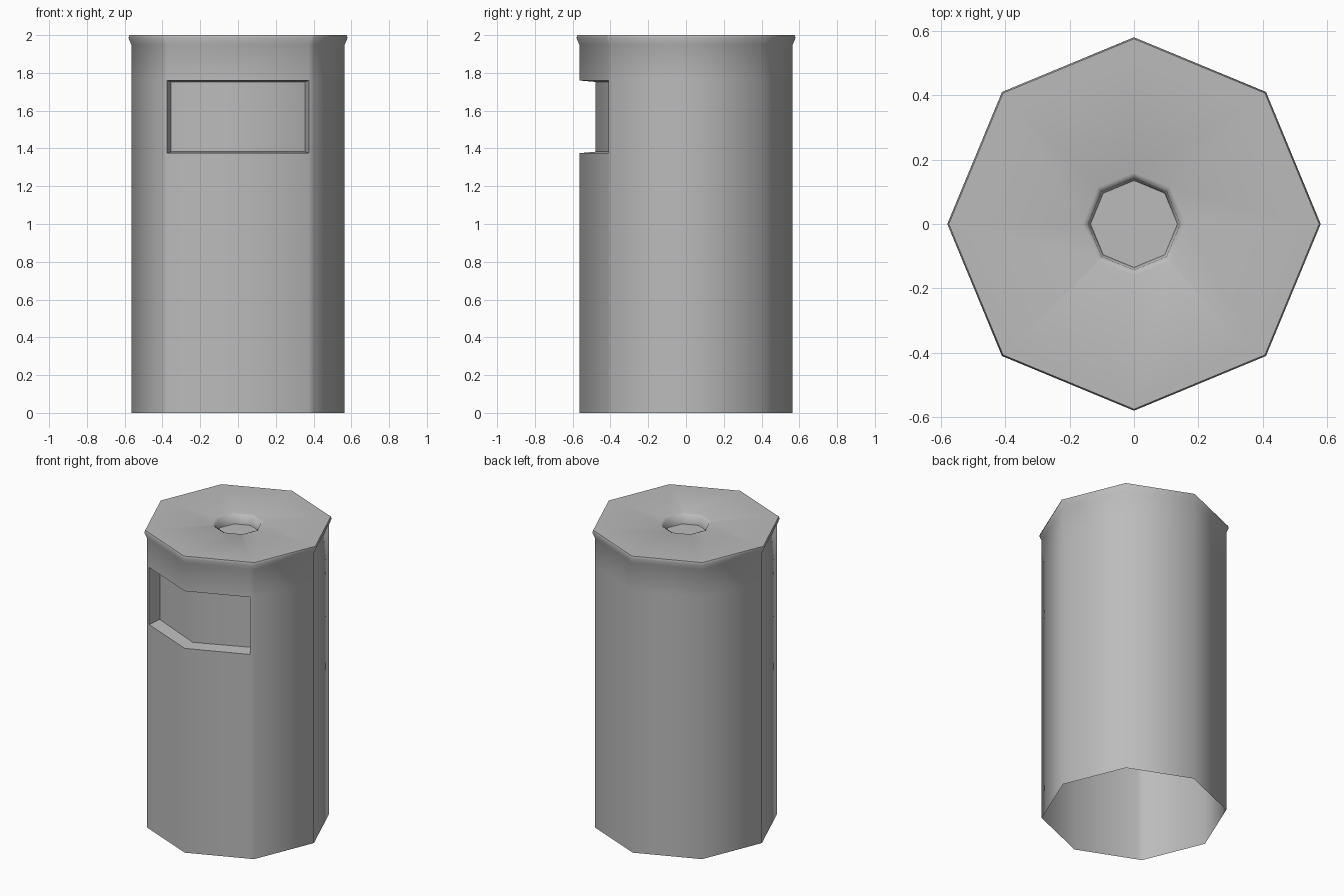
import bpy, bmesh
from math import sin, cos, pi, radians

old = bpy.data.objects.get("Cube")
if old:
    bpy.data.objects.remove(old, do_unlink=True)

grey = bpy.data.materials.new("plain_grey")
grey.use_nodes = True
colour = (0.5, 0.5, 0.5, 1)
grey.diffuse_color = colour
grey.node_tree.nodes["Principled BSDF"].inputs["Base Color"].default_value = colour

# Octagon outline with two extra points where the slot ends
BODY_R, SLOT_X = 0.565, 0.375
outline = [(cos(i * pi / 4), sin(i * pi / 4)) for i in range(8)]
sx = SLOT_X / BODY_R
sy = -1 + sx * (1 - cos(pi / 4)) / sin(pi / 4)
outline.insert(6, (-sx, sy))
outline.insert(8, (sx, sy))

# Outer wall, flared lip, lid and small round well, from bottom to centre
SLOT_LOW, SLOT_HIGH = 1.375, 1.76
profile = [
    (BODY_R, 0), (BODY_R, SLOT_LOW), (BODY_R, SLOT_HIGH), (BODY_R, 1.95),
    (0.58, 1.985), (0.575, 2), (0.53, 2),
    (0.16, 2), (0.143, 1.992), (0.135, 1.935),
]

bm = bmesh.new()
rings = [[bm.verts.new((x * r, y * r, z)) for x, y in outline] for r, z in profile]
n = len(outline)
slot_faces = []
for level, (low, high) in enumerate(zip(rings, rings[1:])):
    for i in range(n):
        j = (i + 1) % n
        face = bm.faces.new((low[i], low[j], high[j], high[i]))
        if level == 1 and i in (6, 7):
            slot_faces.append(face)
bm.faces.new(rings[-1])

# Recessed slot in the front, tapering slightly inward
extruded = bmesh.ops.extrude_face_region(bm, geom=slot_faces)["geom"]
middle = (SLOT_LOW + SLOT_HIGH) / 2
for v in extruded:
    if isinstance(v, bmesh.types.BMVert):
        v.co.x *= 0.947
        v.co.y += 0.085
        v.co.z = middle + (v.co.z - middle) * 0.96
bmesh.ops.delete(bm, geom=[f for f in slot_faces if f.is_valid], context="FACES_ONLY")

mesh = bpy.data.meshes.new("bin_body")
bm.to_mesh(mesh)
bm.free()
mesh.materials.append(grey)
body = bpy.data.objects.new("bin_body", mesh)
bpy.context.collection.objects.link(body)

bpy.ops.object.select_all(action="DESELECT")
body.select_set(True)
bpy.context.view_layer.objects.active = body
bpy.ops.object.shade_smooth_by_angle(angle=radians(65))
